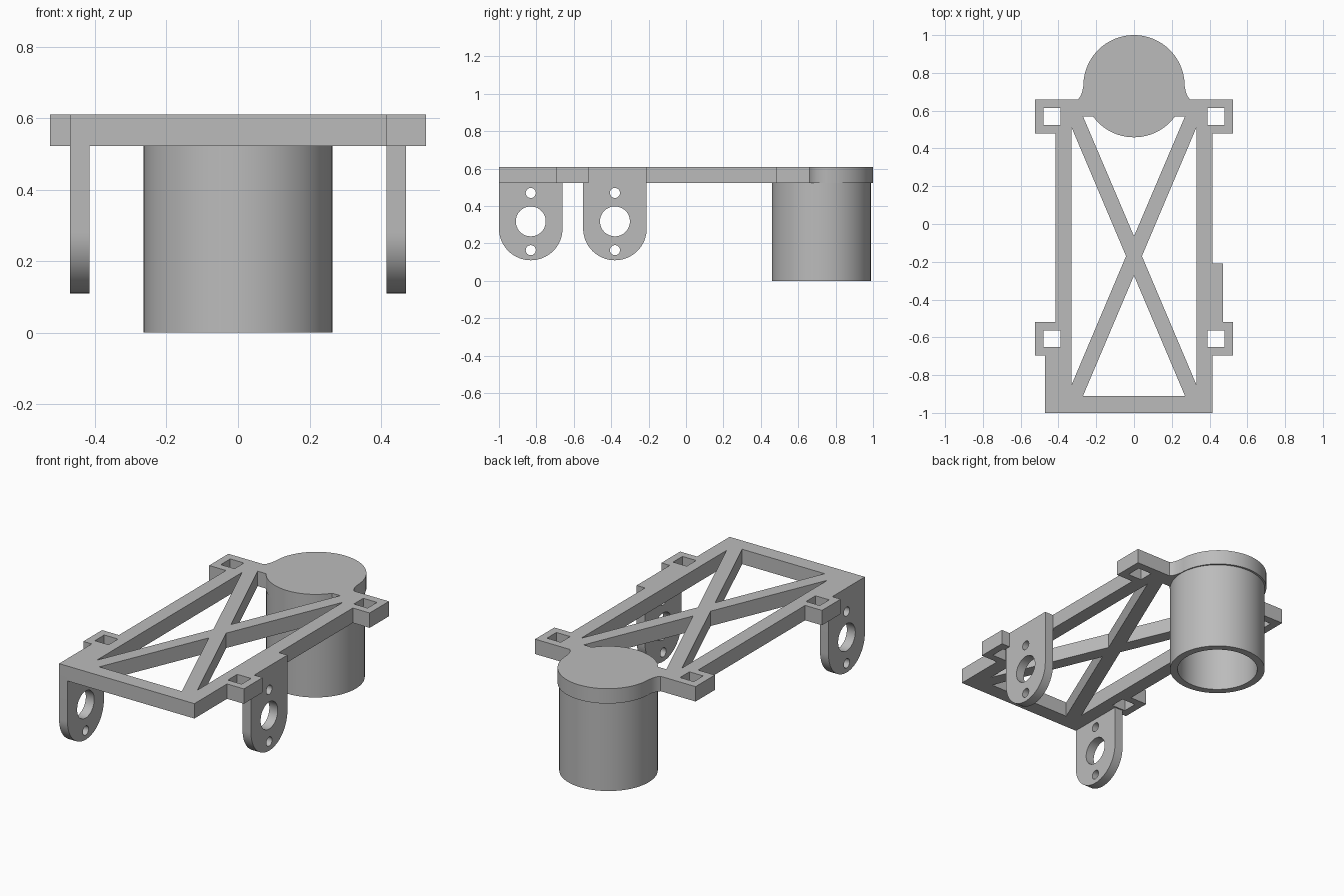
import bpy
import bmesh
from math import pi, sin, cos, radians

if "Cube" in bpy.data.objects:
    bpy.data.objects.remove(bpy.data.objects["Cube"], do_unlink=True)

grey = bpy.data.materials.new("plain_grey")
grey.use_nodes = True
grey.diffuse_color = (0.5, 0.5, 0.5, 1)
grey.node_tree.nodes["Principled BSDF"].inputs["Base Color"].default_value = (0.5, 0.5, 0.5, 1)

TOP, UNDER = 0.61, 0.522      # frame plate heights
CAP_Y, CAP_R = 0.732, 0.268   # round end of the plate


def arc(cx, cy, r, a0, a1, n):
    """Points along an arc, angles in degrees, both ends included."""
    return [(cx + r * cos(radians(a0 + (a1 - a0) * i / n)),
             cy + r * sin(radians(a0 + (a1 - a0) * i / n))) for i in range(n + 1)]


def circle(cx, cy, r, n=48):
    return arc(cx, cy, r, 0, 360, n)[:-1]


def rect(x0, x1, y0, y1):
    return [(x0, y0), (x1, y0), (x1, y1), (x0, y1)]


def mirror(points):
    return [(-x, y) for x, y in reversed(points)]


def finish(obj):
    obj.data.materials.clear()
    obj.data.materials.append(grey)
    bpy.ops.object.select_all(action="DESELECT")
    obj.select_set(True)
    bpy.context.view_layer.objects.active = obj
    bpy.ops.object.shade_smooth_by_angle(angle=radians(30))


def add_mesh(name, bm):
    bmesh.ops.remove_doubles(bm, verts=bm.verts, dist=0.0002)
    bmesh.ops.recalc_face_normals(bm, faces=bm.faces)
    mesh = bpy.data.meshes.new(name)
    bm.to_mesh(mesh)
    bm.free()
    obj = bpy.data.objects.new(name, mesh)
    bpy.context.collection.objects.link(obj)
    finish(obj)
    return obj


def slab(name, loops, thickness, location, rotation=(0, 0, 0)):
    """Flat outline with holes, extruded evenly about its own plane."""
    curve = bpy.data.curves.new(name + "_profile", "CURVE")
    curve.dimensions = "2D"
    curve.fill_mode = "BOTH"
    curve.extrude = thickness / 2
    for points in loops:
        spline = curve.splines.new("POLY")
        spline.points.add(len(points) - 1)
        for p, (x, y) in zip(spline.points, points):
            p.co = (x, y, 0, 1)
        spline.use_cyclic_u = True
    temp = bpy.data.objects.new(name + "_profile", curve)
    bpy.context.collection.objects.link(temp)
    bpy.context.view_layer.update()
    filled = bpy.data.meshes.new_from_object(
        temp.evaluated_get(bpy.context.evaluated_depsgraph_get()))
    bm = bmesh.new()
    bm.from_mesh(filled)
    bpy.data.objects.remove(temp)
    bpy.data.curves.remove(curve)
    bpy.data.meshes.remove(filled)
    obj = add_mesh(name, bm)
    obj.location = location
    obj.rotation_euler = rotation
    return obj


# Frame plate: right-hand half outline from front to the round end, mirrored
half = [(0.415, -1), (0.415, -0.695), (0.525, -0.695), (0.525, -0.52),
        (0.415, -0.52), (0.415, 0.48), (0.525, 0.48), (0.525, 0.66),
        (0.297, 0.66), (0.284, 0.675), (0.274, 0.7)]
round_end = arc(0, CAP_Y, CAP_R, 0, 180, 48)
outline = half + round_end + mirror(half)

# Openings between the crossed braces
side_gap = [(0.33, 0.51), (0.042, -0.17), (0.33, -0.85)]
front_gap = [(-0.27, -0.91), (0.27, -0.91), (0, -0.273)]
back_gap = ([(0, -0.065), (0.27, 0.57)]
            + arc(0, CAP_Y - 0.005, CAP_R, -36, -144, 32) + [(-0.27, 0.57)])

# Square sockets in the four corner lugs
sockets = [rect(0.39, 0.48, y, y + 0.088) for y in (-0.652, 0.525)]
sockets += [mirror(s) for s in sockets]

slab("frame_plate",
     [outline, side_gap, mirror(side_gap), front_gap, back_gap] + sockets,
     TOP - UNDER, (0, 0, (TOP + UNDER) / 2))

# Hanging brackets with a shaft hole and two screw holes
for name, x, y in (("right_bracket", -0.4425, -0.83), ("left_bracket", 0.4425, -0.38)):
    tongue = [(0.17, TOP)] + arc(0, 0.28, 0.17, 0, -180, 32) + [(-0.17, TOP)]
    holes = [circle(0, 0.318, 0.08), circle(0, 0.47, 0.027, 24), circle(0, 0.164, 0.027, 24)]
    slab(name, [tongue] + holes, 0.055, (x, y, 0), (pi / 2, 0, pi / 2))

# Open-bottomed cup below the round end
bm = bmesh.new()
section = [(0, UNDER), (0.222, UNDER), (0.222, 0), (0.264, 0), (0.264, UNDER)]
verts = [bm.verts.new((r, 0, z)) for r, z in section]
edges = [bm.edges.new(pair) for pair in zip(verts, verts[1:])]
bmesh.ops.spin(bm, geom=verts + edges, cent=(0, 0, 0), axis=(0, 0, 1),
               angle=2 * pi, steps=72)
cup = add_mesh("hollow_cup", bm)
cup.location = (0, 0.724, 0)
